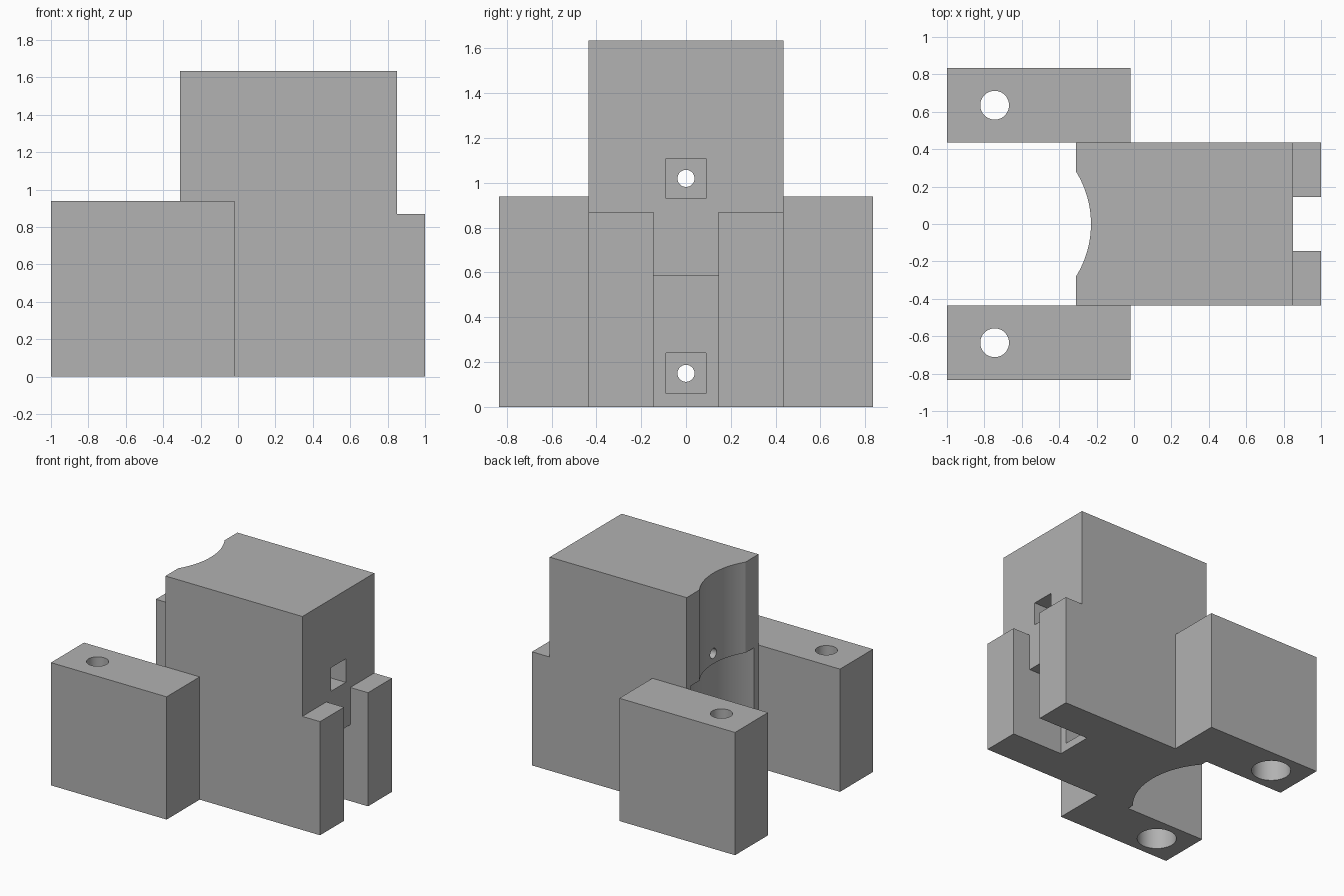
import bpy
import bmesh
from math import asin, cos, sin, pi
from mathutils import Matrix

cube = bpy.data.objects.get("Cube")
if cube:
    bpy.data.objects.remove(cube, do_unlink=True)

grey = bpy.data.materials.new("plain_grey")
grey.use_nodes = True
GREY = (0.445, 0.445, 0.445, 1)
grey.diffuse_color = GREY
grey.node_tree.nodes["Principled BSDF"].inputs["Base Color"].default_value = GREY


def prism(name, outline, z0, z1):
    """Extrude a counter-clockwise plan outline from z0 to z1."""
    bm = bmesh.new()
    face = bm.faces.new([bm.verts.new((x, y, z0)) for x, y in outline])
    up = bmesh.ops.extrude_face_region(bm, geom=[face])["geom"]
    bmesh.ops.translate(bm, vec=(0, 0, z1 - z0),
                        verts=[v for v in up if isinstance(v, bmesh.types.BMVert)])
    bmesh.ops.recalc_face_normals(bm, faces=bm.faces)
    mesh = bpy.data.meshes.new(name)
    bm.to_mesh(mesh)
    bm.free()
    mesh.materials.append(grey)
    obj = bpy.data.objects.new(name, mesh)
    bpy.context.collection.objects.link(obj)
    return obj


def box(name, x0, x1, y0, y1, z0, z1):
    return prism(name, [(x0, y0), (x1, y0), (x1, y1), (x0, y1)], z0, z1)


def rod(name, cx, cy, r, z0, z1):
    ring = [(cx + r * cos(2 * pi * i / 48), cy + r * sin(2 * pi * i / 48)) for i in range(48)]
    return prism(name, ring, z0, z1)


def saddle(name, r, z0, z1):
    """Cutter for a curved front recess around a shared upright axis."""
    axis, front = -0.76, -0.31
    half = (r * r - (front - axis) ** 2) ** 0.5
    a = asin(half / r)
    arc = [(axis + r * cos(t), r * sin(t)) for t in (a * (i / 16 - 1) for i in range(33))]
    return prism(name, [(-0.5, -half)] + arc + [(-0.5, half)], z0, z1)


def cut(target, cutter):
    mod = target.modifiers.new("cut", "BOOLEAN")
    mod.operation = "DIFFERENCE"
    mod.solver = "EXACT"
    mod.object = cutter
    bpy.context.view_layer.objects.active = target
    bpy.ops.object.modifier_apply(modifier=mod.name)
    bpy.data.objects.remove(cutter, do_unlink=True)


# Plan of the tower with its two side mounts
TOP, SHOULDER, W, OUT = 1.635, 0.94, 0.435, 0.835
half_plan = [(-0.31, W), (-1, W), (-1, OUT), (-0.02, OUT), (-0.02, W), (1, W)]
plan = [(x, -y) for x, y in half_plan] + [(x, y) for x, y in reversed(half_plan)]
body = prism("clamp_body", plan, 0, TOP)

# Lower the mounts and the rear ledge
for s in (-1, 1):
    y0, y1 = sorted((s * W, s * 1.2))
    cut(body, box("mount_top", -1.2, 1.2, y0, y1, SHOULDER, 2))
cut(body, box("ledge_top", 0.85, 1.2, -1, 1, 0.87, 2))

# Stepped curved recess
cut(body, saddle("upper_recess", 0.53, -0.2, 2))
cut(body, saddle("lower_recess", 0.59, -0.2, SHOULDER))

# Rear slot and its deeper lower part
cut(body, box("rear_slot", 0.85, 1.2, -0.145, 0.145, -0.2, 1))
cut(body, box("deep_slot", 0.56, 1.2, -0.145, 0.145, -0.2, 0.585))

# Square pockets and the bolt holes through them
for z, depth_x in ((0.15, 0.3), (1.02, 0.4)):
    cut(body, box("pocket", depth_x, 1.2, -0.09, 0.09, z - 0.09, z + 0.09))
    bolt = rod("bolt_hole", 0, 0, 0.038, -0.8, 1.2)
    bolt.data.transform(Matrix.Translation((0, 0, z)) @ Matrix.Rotation(pi / 2, 4, "Y"))
    cut(body, bolt)

# Counterbored holes in the mounts
for s in (-1, 1):
    cut(body, rod("mount_hole", -0.745, s * 0.635, 0.077, -0.2, 1.2))
    cut(body, rod("counterbore", -0.745, s * 0.635, 0.14, -0.2, 0.47))

bpy.ops.object.select_all(action="DESELECT")
body.select_set(True)
bpy.context.view_layer.objects.active = body
bpy.ops.object.shade_smooth_by_angle(angle=pi / 6)
